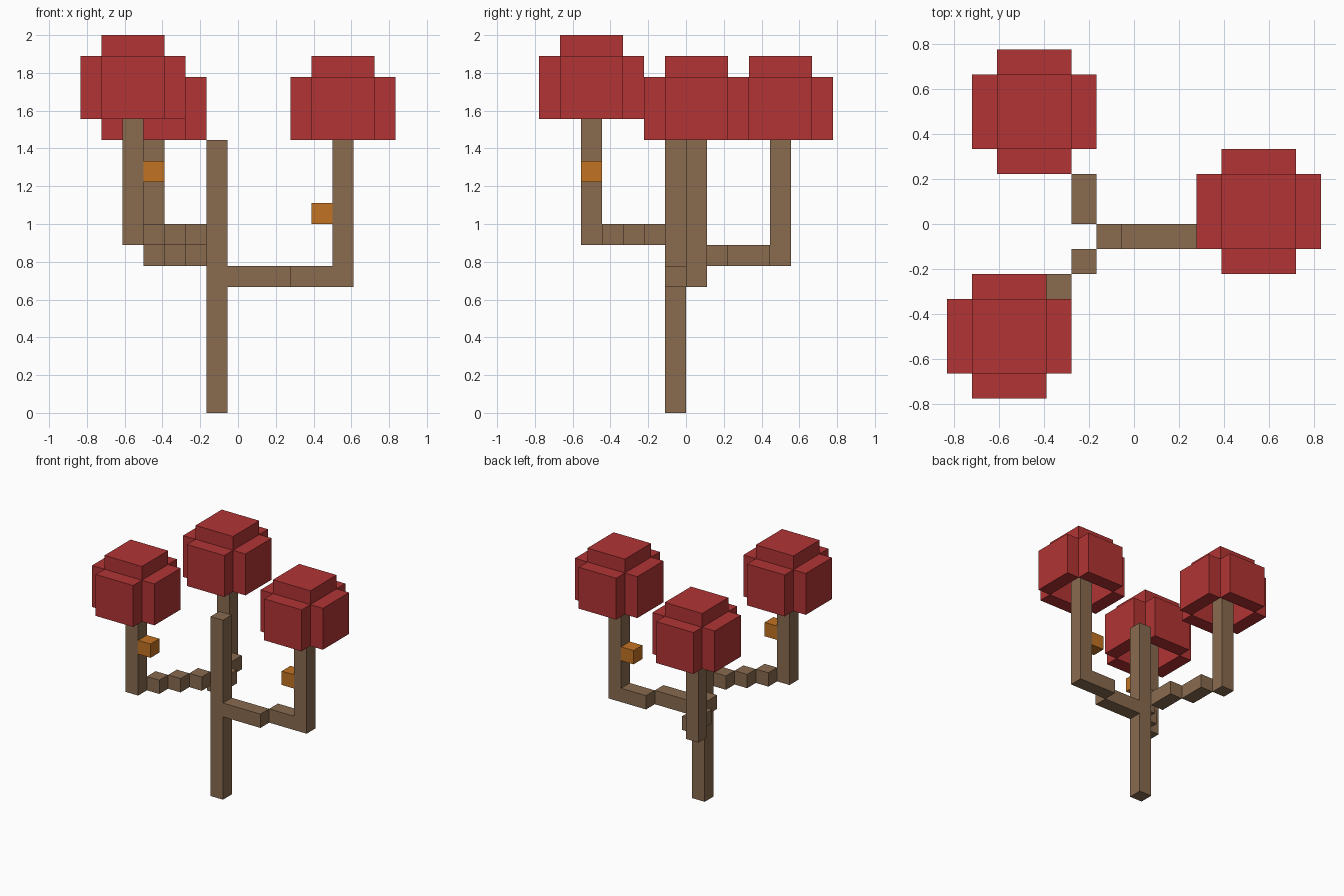
import bpy
import bmesh
from mathutils import Matrix, Vector

U = 2 / 18  # one block

cube = bpy.data.objects.get("Cube")
if cube:
    bpy.data.objects.remove(cube, do_unlink=True)


def material(name, rgb):
    mat = bpy.data.materials.new(name)
    mat.use_nodes = True
    color = (*rgb, 1)
    mat.diffuse_color = color
    mat.node_tree.nodes["Principled BSDF"].inputs["Base Color"].default_value = color
    return mat


bark = material("brown bark", (0.25, 0.145, 0.078))
leaf = material("red leaves", (0.445, 0.034, 0.034))
fruit = material("orange fruit", (0.533, 0.171, 0.016))


def blocks(name, mat, boxes):
    """One object from boxes given as (low corner, size) in block units."""
    bm = bmesh.new()
    for low, size in boxes:
        size = Vector(size)
        place = Matrix.Translation((Vector(low) + size / 2) * U)
        bmesh.ops.create_cube(bm, size=U, matrix=place @ Matrix.Diagonal((*size, 1)))
    mesh = bpy.data.meshes.new(name)
    bm.to_mesh(mesh)
    bm.free()
    mesh.materials.append(mat)
    obj = bpy.data.objects.new(name, mesh)
    bpy.context.collection.objects.link(obj)
    return obj


def limb(name, x, y, z, crown_z, arm):
    """Arm boxes, an upright stem and a hollow leaf crown around its tip."""
    blocks(name + "_arm", bark, arm)
    blocks(name + "_stem", bark, [((x, y, z), (1, 1, crown_z + 3 - z))])
    blocks(name + "_crown", leaf, [
        ((x - 2, y - 1, crown_z), (1, 3, 3)),
        ((x + 2, y - 1, crown_z), (1, 3, 3)),
        ((x - 1, y - 2, crown_z), (3, 1, 3)),
        ((x - 1, y + 2, crown_z), (3, 1, 3)),
        ((x - 1, y - 1, crown_z + 3), (3, 3, 1)),
    ])


# Trunk
blocks("trunk", bark, [((-1.5, -1, 0), (1, 1, 13))])

# Front right limb climbs out in diagonal steps
limb("front_right", -5.5, -5, 8, 14,
     [((-2.5 - i, -2 - i, 8), (1, 1, 1)) for i in range(3)])

# Back limb, in two staggered lengths
limb("back", -4.5, 4, 7, 13,
     [((-2.5 - i, 2 * i, 7), (1, 2, 1)) for i in range(2)])

# Left limb, with a sideways step
limb("left", 4.5, 0, 6, 13,
     [((-0.5, -1, 6), (3, 1, 1)), ((2.5, 0, 6), (2, 1, 1))])

# Fruit hanging on the stems
blocks("front_right_fruit", fruit, [((-4.5, -5, 11), (1, 1, 1))])
blocks("left_fruit", fruit, [((3.5, 0, 9), (1, 1, 1))])
